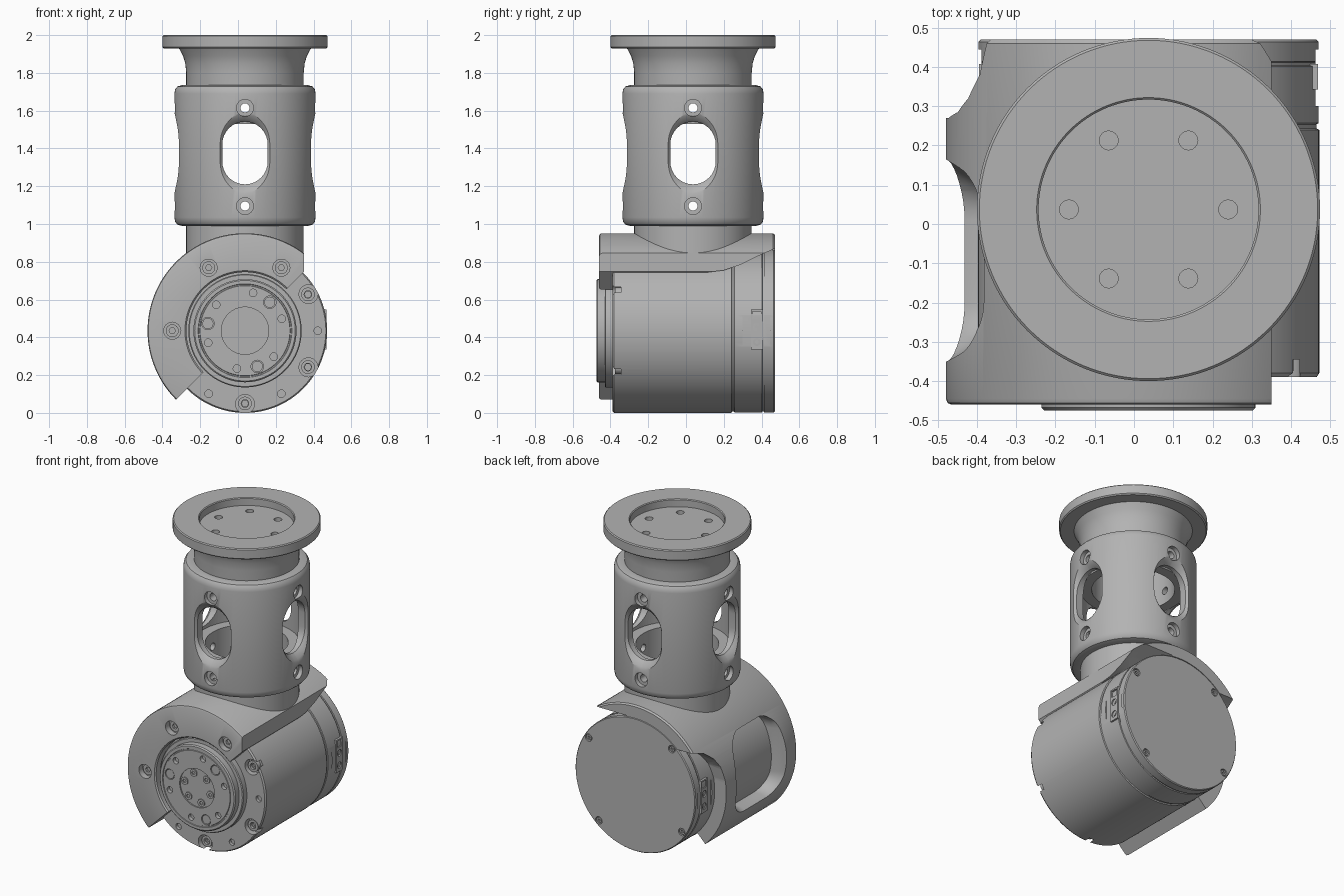
import bpy, bmesh
from math import sin, cos, pi, radians

if "Cube" in bpy.data.objects:
    bpy.data.objects.remove(bpy.data.objects["Cube"])

metal = bpy.data.materials.new("machined_grey")
metal.use_nodes = True
metal.diffuse_color = (0.45, 0.45, 0.45, 1)
metal.node_tree.nodes["Principled BSDF"].inputs["Base Color"].default_value = (0.45, 0.45, 0.45, 1)

C = 0.037    # x and y of the upright tube axis
CZ = 0.435   # height of the drum axis

# local (u, v, h) to world, by axis direction
PLACE = {"x": lambda u, v, h: (h, u, v),
         "y": lambda u, v, h: (u, h, v),
         "z": lambda u, v, h: (u, v, h)}


def finish(name, bm):
    bmesh.ops.remove_doubles(bm, verts=bm.verts, dist=1e-5)
    bmesh.ops.recalc_face_normals(bm, faces=bm.faces)
    me = bpy.data.meshes.new(name)
    bm.to_mesh(me)
    bm.free()
    ob = bpy.data.objects.new(name, me)
    bpy.context.scene.collection.objects.link(ob)
    me.materials.append(metal)
    return ob


def lathe(name, profile, axis, u, v, start=0, end=360, segs=96):
    """Turn a closed (radius, height) outline about an axis through (u, v)."""
    bm = bmesh.new()
    full = end - start == 360
    rings = []
    for i in range(segs if full else segs + 1):
        a = radians(start + (end - start) * i / segs)
        rings.append([bm.verts.new(PLACE[axis](u + r * cos(a), v + r * sin(a), h))
                      for r, h in profile])
    n = len(profile)
    for i in range(segs):
        p, q = rings[i], rings[(i + 1) % len(rings)]
        for j in range(n):
            k = (j + 1) % n
            if profile[j][0] == 0 and profile[k][0] == 0:
                continue
            if profile[j][0] == 0:
                bm.faces.new((p[j], p[k], q[k]))
            elif profile[k][0] == 0:
                bm.faces.new((p[j], p[k], q[j]))
            else:
                bm.faces.new((p[j], p[k], q[k], q[j]))
    if not full:
        bm.faces.new(rings[0])
        bm.faces.new(rings[-1])
    loose = [w for w in bm.verts if not w.link_faces]
    bmesh.ops.delete(bm, geom=loose, context="VERTS")
    return finish(name, bm)


def rod(name, r, lo, hi, axis, u, v, segs=24):
    return lathe(name, [(0, lo), (r, lo), (r, hi), (0, hi)], axis, u, v, segs=segs)


def loft(name, sections, axis):
    """Skin a list of (height, outline) sections."""
    bm = bmesh.new()
    rings = [[bm.verts.new(PLACE[axis](a, b, h)) for a, b in pts] for h, pts in sections]
    n = len(rings[0])
    for p, q in zip(rings, rings[1:]):
        for j in range(n):
            bm.faces.new((p[j], p[(j + 1) % n], q[(j + 1) % n], q[j]))
    bm.faces.new(rings[0])
    bm.faces.new(rings[-1])
    return finish(name, bm)


def rounded(u0, u1, v0, v1, r, steps=8):
    pts = []
    for q, (u, v) in enumerate([(u1 - r, v1 - r), (u0 + r, v1 - r), (u0 + r, v0 + r), (u1 - r, v0 + r)]):
        for i in range(steps + 1):
            a = (q + i / steps) * pi / 2
            pts.append((u + r * cos(a), v + r * sin(a)))
    return pts


def box(name, x0, x1, y0, y1, z0, z1):
    return loft(name, [(z, [(x0, y0), (x1, y0), (x1, y1), (x0, y1)]) for z in (z0, z1)], "z")


def cut(ob, cutters):
    for c in cutters:
        m = ob.modifiers.new("cut", "BOOLEAN")
        m.object, m.operation, m.solver = c, "DIFFERENCE", "EXACT"
        bpy.context.view_layer.objects.active = ob
        bpy.ops.object.modifier_apply(modifier=m.name)
        bpy.data.objects.remove(c)


def polar(r, deg):
    return C + r * cos(radians(deg)), CZ + r * sin(radians(deg))


def drill(r, lo, hi, ring, angles):
    """Cutters along y, spaced around the drum axis."""
    return [rod("cutter", r, lo, hi, "y", *polar(ring, a)) for a in angles]


def socket_screw(name, r, lo, hi, ring, deg, front=True):
    ob = rod(name, r, lo, hi, "y", *polar(ring, deg))
    d = (lo - 0.01, lo + 0.015) if front else (hi - 0.015, hi + 0.01)
    cut(ob, [rod("cutter", r * 0.5, *d, "y", *polar(ring, deg), segs=6)])


# drum body with seam grooves
drum = lathe("drum_body", [(0, -.39), (.428, -.39), (.435, -.38), (.435, .24), (.428, .243),
                           (.428, .254), (.433, .257), (.433, .402), (.427, .404), (.427, .412),
                           (.433, .414), (.433, .464), (.428, .47), (0, .47)], "y", C, CZ, segs=128)
flats = [box("cutter", C + s * .425, C + s * .6, .30, .445, .2, .7) for s in (1, -1)]
cut(drum, flats + drill(.05, -.5, -.345, .388, (30, -30, -90))
    + drill(.02, -.5, -.37, .385, (0, -60, -120))
    + drill(.024, .455, .6, .40, (33, 131, 213, 311)))
for a in (30, -30, -90):
    socket_screw("flange_screw", .036, -.36, -.35 - .035 + .06, .385, a)
    lathe("screw_collar", [(.02, -.375), (.036, -.375), (.036, -.34), (.02, -.34)], "y", *polar(.385, a), segs=24)
for a in (33, 131, 213, 311):
    socket_screw("rear_cover_screw", .018, .45, .467, .40, a, front=False)

# electrical sockets on both flanks
for s in (1, -1):
    x0, x1 = sorted((C + s * .40, C + s * .432))
    port = box("side_socket", x0, x1, .343, .407, .335, .548)
    face = C + s * .432
    lo, hi = sorted((face - s * .012, face + s * .02))
    cut(port, [rod("cutter", .021, lo, hi, "x", .375, z) for z in (.375, .455)]
        + [box("cutter", lo, hi, .352, .398, .495, .538)])
    for z in (.375, .455):
        rod("socket_pin", .01, *sorted((face - s * .02, face - s * .003)), "x", .375, z)

# output boss and turning plate
lathe("output_boss", [(0, -.38), (.30, -.38), (.30, -.425), (.295, -.43), (0, -.43)], "y", C, CZ)
disc = lathe("output_disc", [(0, -.42), (.273, -.42), (.273, -.468), (.266, -.475), (.248, -.475),
                             (.246, -.471), (.24, -.471), (.238, -.475), (0, -.475)], "y", C, CZ)
cut(disc, [rod("cutter", .125, -.6, -.467, "y", C, CZ, segs=64)]
    + drill(.033, -.6, -.455, .2, (49, 169, 289))
    + drill(.02, -.6, -.45, .205, range(18, 360, 60)))
for a in range(49, 360, 120):
    rod("dowel_pin", .029, -.472, -.44, "y", *polar(.2, a))
for a in range(47, 360, 60):
    socket_screw("hub_screw", .024, -.474, -.45, .095, a)

# half-round bracket: front plate and wrapped shell
bracket = lathe("bracket_shell", [(.31, -.452), (.318, -.46), (.503, -.46), (.512, -.456), (.516, -.445),
                                  (.516, .46), (.508, .47), (.433, .47), (.433, -.388), (.31, -.388)],
                "y", C, CZ, start=45, end=225, segs=72)
left_back = [(.27, -.2), (.27, .52), (.285, .61), (.32, .67), (.38, .72), (.46, .745), (.6, .75), (.6, -.2)]
right_back = [(.12, .5), (.12, .745), (.2, .755), (.29, .785), (.37, .825), (.47, .87), (.6, .9), (.6, .5)]
cut(bracket, [
    box("cutter", .35, .8, -.8, .8, .3, 1.2),
    loft("cutter", [(-.8, left_back), (-.05, left_back)], "x"),
    loft("cutter", [(.1, right_back), (.6, right_back)], "x"),
    loft("cutter", [(-.1, rounded(-.31, .12, .235, .735, .11)),
                    (-.40, rounded(-.31, .12, .235, .735, .11)),
                    (-.44, rounded(-.33, .14, .215, .755, .13)),
                    (-.55, rounded(-.39, .21, .155, .81, .19))], "x")]
    + drill(.045, -.6, -.42, .385, (60, 120, 180)) + drill(.022, -.6, -.3, .385, (60, 120, 180)))
for a in (60, 120, 180):
    socket_screw("bracket_screw", .034, -.43, -.41, .385, a)


# screw holes shared by the collar and the two necks
def cross_holes():
    return [rod("cutter", .024, -.6, .6, ax, C, z) for ax in "xy" for z in (1.095, 1.615)]


# lower neck
lower = lathe("lower_neck", [(.245, .78), (.311, .78), (.311, 1.19), (.245, 1.19)], "z", C, C)
cut(lower, cross_holes())

# slotted collar
collar = lathe("slotted_collar", [(.31, .99), (.335, .99), (.358, .997), (.37, 1.012), (.374, 1.035),
                                  (.374, 1.69), (.37, 1.713), (.358, 1.728), (.335, 1.735), (.31, 1.735)],
               "z", C, C)
cutters = cross_holes()
for ax in "xy":
    for s in (1, -1):
        sections = [(C + s * h, rounded(C - .12 - g, C + .12 + g, 1.21 - g, 1.542 + g, .1199 + g))
                    for h, g in ((.2, 0), (.335, 0), (.35, .012), (.365, .032), (.385, .07))]
        cutters.append(loft("cutter", sections, ax))
        for z in (1.095, 1.615):
            cutters.append(rod("cutter", .045, *sorted((C + s * .345, C + s * .5)), ax, C, z))
cut(collar, cutters)

# upper neck flaring into the mounting flange
upper = lathe("upper_neck", [(.245, 1.53), (.311, 1.53), (.311, 1.80), (.316, 1.85), (.328, 1.89),
                             (.352, 1.935), (.245, 1.935)], "z", C, C)
cut(upper, cross_holes())
flange = lathe("mounting_flange", [(0, 1.90), (.25, 1.90), (.25, 1.93), (.43, 1.93), (.437, 1.937),
                                   (.437, 1.994), (.431, 2.0), (.285, 2.0), (.28, 1.995),
                                   (.28, 1.95), (0, 1.95)], "z", C, C, segs=128)
cut(flange, [rod("cutter", .024, 1.92, 2.1, "z", C + .203 * cos(k * pi / 3), C + .203 * sin(k * pi / 3))
             for k in range(6)])

# smooth shading with crisp edges
bpy.ops.object.select_all(action="DESELECT")
for ob in bpy.context.scene.objects:
    if ob.type == "MESH":
        ob.select_set(True)
        bpy.context.view_layer.objects.active = ob
bpy.ops.object.shade_smooth_by_angle(angle=radians(30))
